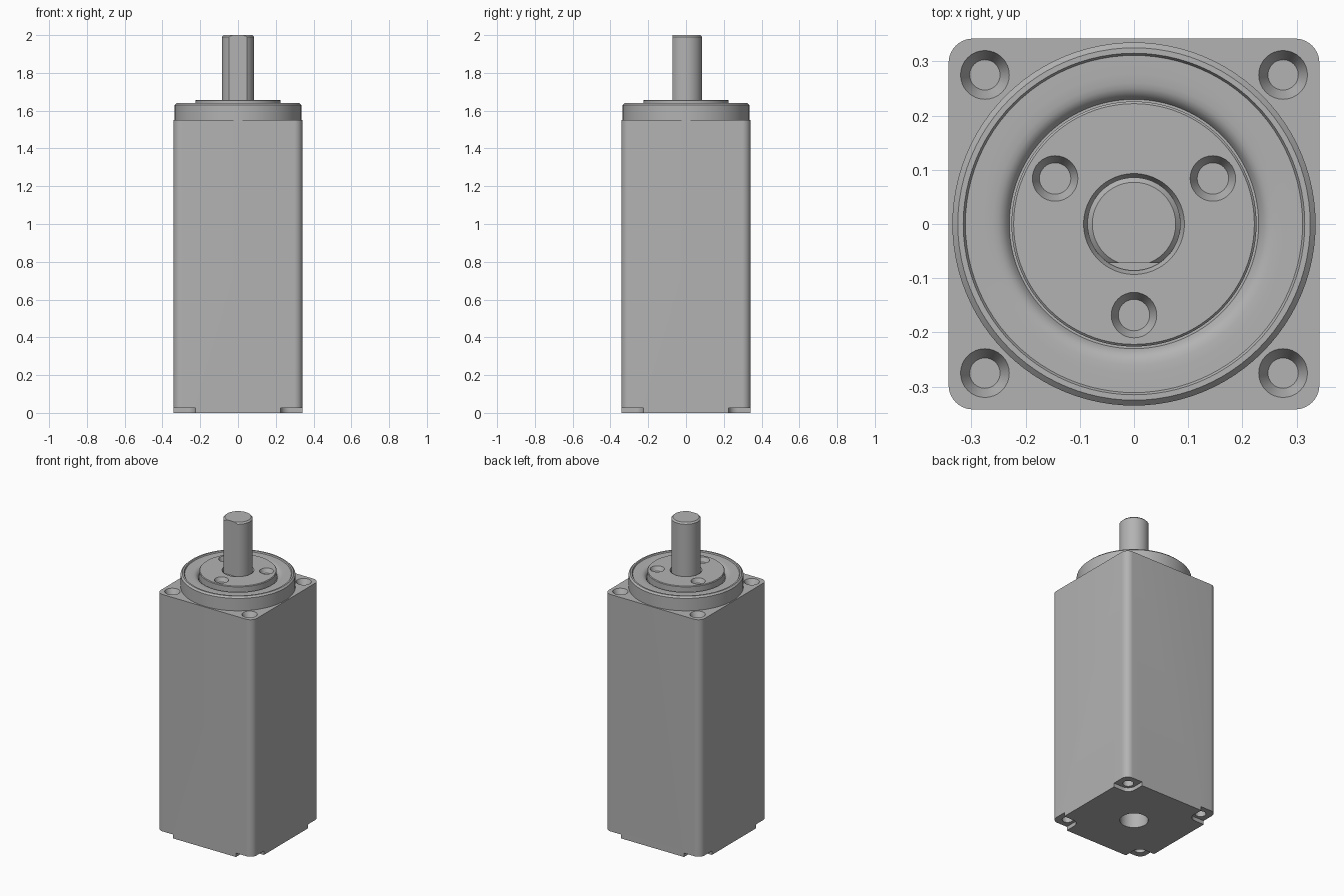
import bpy, bmesh, math
from mathutils import Vector

if "Cube" in bpy.data.objects:
    bpy.data.objects.remove(bpy.data.objects["Cube"])

grey = bpy.data.materials.new("machined grey")
grey.diffuse_color = (0.45, 0.45, 0.45, 1)
grey.use_nodes = True
grey.node_tree.nodes["Principled BSDF"].inputs["Base Color"].default_value = grey.diffuse_color


def finish(bm, name):
    bmesh.ops.recalc_face_normals(bm, faces=bm.faces)
    mesh = bpy.data.meshes.new(name)
    bm.to_mesh(mesh)
    bm.free()
    ob = bpy.data.objects.new(name, mesh)
    bpy.context.collection.objects.link(ob)
    mesh.materials.append(grey)
    return ob


def lathe(name, profile, x=0, y=0, segs=48):
    """Revolve (radius, z) points that start and end on the axis."""
    bm = bmesh.new()
    rings = []
    for r, z in profile:
        n = 1 if r == 0 else segs
        rings.append([bm.verts.new((x + r * math.cos(2 * math.pi * i / segs),
                                    y + r * math.sin(2 * math.pi * i / segs), z)) for i in range(n)])
    for a, b in zip(rings, rings[1:]):
        for i in range(segs):
            j = (i + 1) % segs
            quad = [a[i % len(a)], a[j % len(a)], b[j % len(b)], b[i % len(b)]]
            bm.faces.new(list(dict.fromkeys(quad)))
    return finish(bm, name)


def rounded_block(name, cx, cy, half, radius, z0, z1, steps=10):
    """Square prism with rounded vertical edges."""
    bm = bmesh.new()
    pts = []
    for k, (sx, sy) in enumerate([(1, 1), (-1, 1), (-1, -1), (1, -1)]):
        for s in range(steps + 1):
            a = math.pi / 2 * (k + s / steps)
            pts.append((cx + sx * (half - radius) + radius * math.cos(a),
                        cy + sy * (half - radius) + radius * math.sin(a)))
    face = bm.faces.new([bm.verts.new((px, py, z0)) for px, py in pts])
    top = bmesh.ops.extrude_face_region(bm, geom=[face])
    bmesh.ops.translate(bm, vec=Vector((0, 0, z1 - z0)),
                        verts=[v for v in top["geom"] if isinstance(v, bmesh.types.BMVert)])
    return finish(bm, name)


def cut(ob, cutters):
    for c in cutters:
        m = ob.modifiers.new("cut", 'BOOLEAN')
        m.operation, m.solver, m.object = 'DIFFERENCE', 'EXACT', c
    bpy.context.view_layer.update()
    graph = bpy.context.evaluated_depsgraph_get()
    mesh = bpy.data.meshes.new_from_object(ob.evaluated_get(graph))
    ob.modifiers.clear()
    ob.data = mesh
    for c in cutters:
        bpy.data.objects.remove(c, do_unlink=True)


def smooth(ob):
    bpy.ops.object.select_all(action='DESELECT')
    ob.select_set(True)
    bpy.context.view_layer.objects.active = ob
    bpy.ops.object.shade_smooth_by_angle(angle=math.radians(25))


def countersink(x, y, z, r_top, r_floor, depth):
    """Tapered blind hole cutter opening upward at height z."""
    k = (r_top - r_floor) / depth
    return lathe("hole_cutter", [(0, z - depth), (r_floor, z - depth),
                                 (r_top + k * 0.02, z + 0.02), (0, z + 0.02)], x, y, 32)


# Square housing with corner screw holes, bottom corner pockets and a rear bore
housing = rounded_block("housing", 0, 0, 0.342, 0.045, 0, 1.55)
cutters = [lathe("bore_cutter", [(0, -0.02), (0.083, -0.02), (0.083, 0.25), (0, 0.25)])]
for sx in (-1, 1):
    for sy in (-1, 1):
        x, y = sx * 0.275, sy * 0.275
        cutters.append(countersink(x, y, 1.55, 0.045, 0.028, 0.035))
        cutters.append(rounded_block("pocket_cutter", sx * 0.345, sy * 0.345, 0.12, 0.05, -0.03, 0.025))
        cutters.append(lathe("screw_cutter", [(0, -0.02), (0.032, -0.02), (0.032, 0.12), (0, 0.12)], x, y, 32))
cut(housing, cutters)

# Round front flange: chamfered rim, shallow step, dished groove and raised hub
flange = lathe("flange", [
    (0, 1.55), (0.335, 1.55), (0.335, 1.63), (0.325, 1.64), (0.315, 1.64), (0.311, 1.633),
    (0.277, 1.633), (0.26, 1.632), (0.25, 1.63), (0.242, 1.626), (0.235, 1.619), (0.23, 1.61),
    (0.226, 1.61), (0.226, 1.653), (0.222, 1.657), (0.093, 1.657), (0.086, 1.642), (0, 1.642)], segs=96)
cut(flange, [countersink(0.168 * math.cos(math.radians(a)), 0.168 * math.sin(math.radians(a)),
                         1.657, 0.042, 0.029, 0.027) for a in (30, 150, 270)])

# Output shaft with a chamfered tip and a flat on the front
shaft = lathe("shaft", [(0, 1.6), (0.086, 1.6), (0.086, 1.991), (0.077, 2.0), (0, 2.0)])
bm = bmesh.new()
bmesh.ops.create_cube(bm, size=1)
for v in bm.verts:
    v.co = (v.co.x * 0.4, v.co.y * 0.1 - 0.122, 1.85 + v.co.z * 0.4)
cut(shaft, [finish(bm, "flat_cutter")])

for part in (housing, flange, shaft):
    smooth(part)
